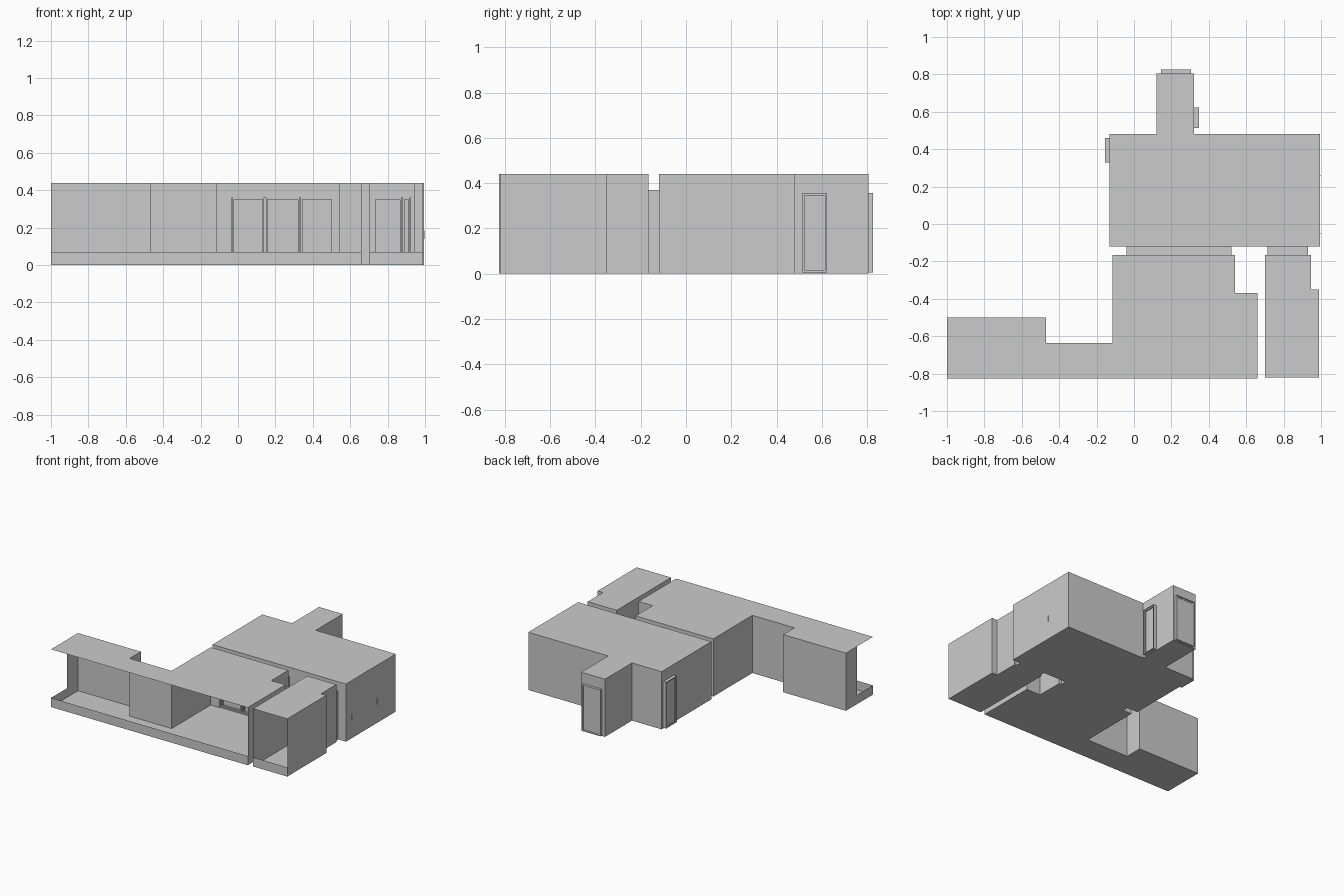
import bpy, bmesh
from math import pi

if "Cube" in bpy.data.objects:
    bpy.data.objects.remove(bpy.data.objects["Cube"])

H = 0.44       # ceiling height
LOW = 0.07     # parapet height
DOOR = 0.37    # glazed opening height


def finish(name, bm, loc=(0, 0, 0), rot=0):
    me = bpy.data.meshes.new(name)
    bm.to_mesh(me)
    bm.free()
    ob = bpy.data.objects.new(name, me)
    ob.location = loc
    ob.rotation_euler.z = rot
    bpy.context.collection.objects.link(ob)
    return ob


def face(bm, pts):
    return bm.faces.new([bm.verts.new(p) for p in pts])


def slab(name, outline, z):
    bm = bmesh.new()
    face(bm, [(x, y, z) for x, y in outline])
    return finish(name, bm)


def wall(bm, path, z0=0, z1=H):
    for (ax, ay), (bx, by) in zip(path, path[1:]):
        face(bm, [(ax, ay, z0), (bx, by, z0), (bx, by, z1), (ax, ay, z1)])


def wall_with_gap(bm, x0, x1, y, gaps):
    # straight wall along x, leaving door-height openings
    for a, b in gaps:
        wall(bm, [(x0, y), (a, y)])
        wall(bm, [(a, y), (b, y)], DOOR, H)
        x0 = b
    wall(bm, [(x0, y), (x1, y)])


def box(bm, x0, x1, y0, y1, z0, z1):
    vs = bmesh.ops.create_cube(bm, size=1)["verts"]
    for v in vs:
        v.co = ((x0 + x1) / 2 + v.co.x * (x1 - x0),
                (y0 + y1) / 2 + v.co.y * (y1 - y0),
                (z0 + z1) / 2 + v.co.z * (z1 - z0))


def frame(bm, x0, x1, y0, y1, z0, z1, t):
    box(bm, x0, x0 + t, y0, y1, z0, z1)
    box(bm, x1 - t, x1, y0, y1, z0, z1)
    box(bm, x0 + t, x1 - t, y0, y1, z1 - t, z1)
    box(bm, x0 + t, x1 - t, y0, y1, z0, z0 + t)


BACK, FRONT = -0.12, -0.165
WIDE, NARROW = (-0.04, 0.52), (0.715, 0.93)

# main room with rear hallway
room = [(-0.13, BACK), (-0.13, 0.48), (0.12, 0.48), (0.12, 0.805),
        (0.32, 0.805), (0.32, 0.48), (0.995, 0.48), (0.995, BACK)]
slab("room_floor", room, 0)
slab("room_ceiling", room, H)
bm = bmesh.new()
wall(bm, room)
wall_with_gap(bm, -0.13, 0.995, BACK, [WIDE, NARROW])
finish("room_walls", bm)

# long terrace: full walls behind, low parapet in front
terrace = [(-1, -0.635), (-1, -0.5), (-0.47, -0.5), (-0.47, -0.635),
           (-0.115, -0.635), (-0.115, FRONT), (0.54, FRONT),
           (0.54, -0.37), (0.66, -0.37), (0.66, -0.825), (-1, -0.825)]
slab("terrace_floor", terrace, 0)
slab("terrace_ceiling", terrace, H)
bm = bmesh.new()
wall(bm, terrace[:6])
wall_with_gap(bm, -0.115, 0.54, FRONT, [WIDE])
wall(bm, terrace[6:10])
finish("terrace_walls", bm)
bm = bmesh.new()
wall(bm, terrace[9:] + terrace[:1], 0, LOW)
finish("terrace_parapet", bm)

# small balcony
balcony = [(0.70, -0.82), (0.70, FRONT), (0.945, FRONT),
           (0.945, -0.35), (0.99, -0.35), (0.99, -0.82)]
slab("balcony_floor", balcony, 0)
slab("balcony_ceiling", balcony, H)
bm = bmesh.new()
wall(bm, balcony[:2])
wall_with_gap(bm, 0.70, 0.945, FRONT, [NARROW])
wall(bm, balcony[2:])
finish("balcony_walls", bm)
bm = bmesh.new()
wall(bm, [balcony[-1], balcony[0]], 0, LOW)
finish("balcony_parapet", bm)


# glazed passages joining the room to the outdoor areas
def glazing(name, span, sashes):
    a, b = span
    bm = bmesh.new()
    for x in span:
        wall(bm, [(x, FRONT), (x, BACK)], 0, DOOR)
    for z in (0, DOOR):
        face(bm, [(a, FRONT, z), (b, FRONT, z), (b, BACK, z), (a, BACK, z)])
    finish(name + "_reveal", bm)
    bm = bmesh.new()
    frame(bm, a, b, -0.16, -0.125, 0, DOOR, 0.009)
    for s0, s1 in sashes:
        frame(bm, s0, s1, -0.155, -0.135, 0.01, 0.36, 0.009)
    finish(name + "_frame", bm)
    bm = bmesh.new()
    wall(bm, [(a, -0.145), (b, -0.145)], 0, DOOR)
    finish(name + "_glass", bm)


glazing("terrace_door", WIDE, [(-0.03, 0.14), (0.15, 0.33), (0.335, 0.51)])
glazing("balcony_door", NARROW, [(0.725, 0.875), (0.88, 0.92)])


# doors set in short reveals, open to the outside
def door(name, loc, rot, w, h, d):
    bm = bmesh.new()
    r = w / 2
    wall(bm, [(-r, 0), (-r, d)], 0, h)
    wall(bm, [(r, 0), (r, d)], 0, h)
    for z in (0, h):
        face(bm, [(-r, 0, z), (r, 0, z), (r, d, z), (-r, d, z)])
    finish(name + "_reveal", bm, loc, rot)
    bm = bmesh.new()
    t = 0.01
    frame(bm, -r + 0.001, r - 0.001, 0.002, d - 0.006, 0.001, h - 0.001, t)
    box(bm, -r + t, r - t, 0.002, 0.012, t, h - t)
    finish(name + "_leaf", bm, loc, rot)


door("rear_door", (0.225, 0.805, 0.005), 0, 0.16, 0.352, 0.02)
door("hall_door", (0.32, 0.568, 0.005), -pi / 2, 0.112, 0.352, 0.027)
door("side_door", (-0.13, 0.395, 0.005), pi / 2, 0.13, 0.352, 0.025)

# small fittings showing on the right wall
bm = bmesh.new()
for y in (-0.05, 0.26):
    box(bm, 0.99, 0.998, y - 0.003, y + 0.003, 0.14, 0.185)
finish("wall_fittings", bm)
